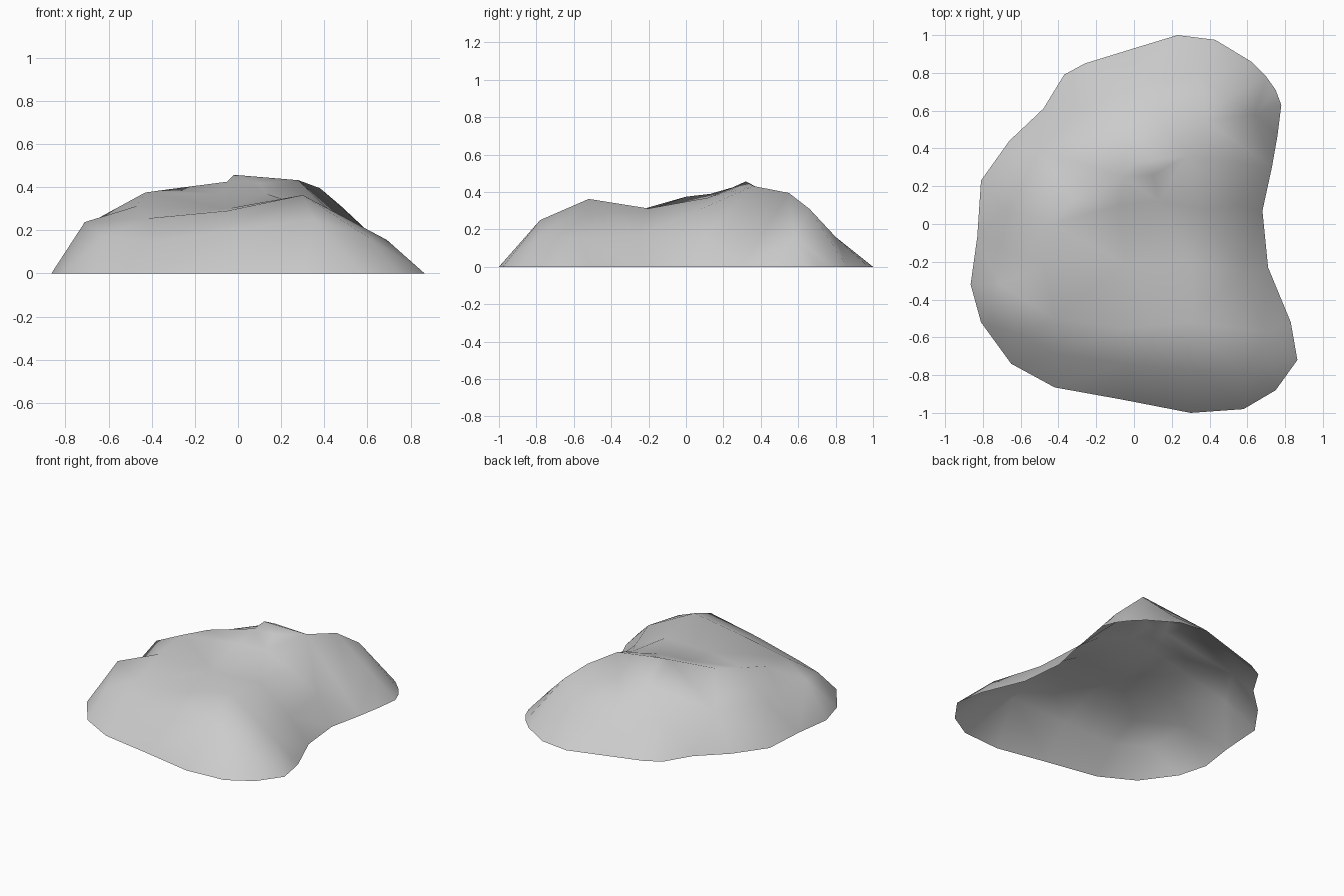
import bpy
import bmesh
from mathutils import Vector
from mathutils.geometry import delaunay_2d_cdt

cube = bpy.data.objects.get("Cube")
if cube:
    bpy.data.objects.remove(cube, do_unlink=True)


def make_material(name, colour):
    material = bpy.data.materials.new(name)
    material.use_nodes = True
    material.diffuse_color = colour
    shader = material.node_tree.nodes["Principled BSDF"]
    shader.inputs["Base Color"].default_value = colour
    shader.inputs["Roughness"].default_value = 0.9
    return material


def build_mound(name, footprint, contours, material):
    """Triangulate the footprint and its height points into an open shell."""
    points = [Vector((x, y, 0)) for x, y in footprint]
    for contour in contours:
        points += [Vector(point) for point in contour]

    # the footprint bounds the triangulation, so its hollows stay hollow
    count = len(footprint)
    border = [(i, (i + 1) % count) for i in range(count)]
    flat = [point.to_2d() for point in points]
    plan, _, faces, origins, _, _ = delaunay_2d_cdt(flat, border, [], 1, 1e-5)

    bm = bmesh.new()
    verts = [bm.verts.new((p.x, p.y, points[src[0]].z)) for p, src in zip(plan, origins)]
    for face in faces:
        bm.faces.new([verts[i] for i in face])
    bm.normal_update()
    for face in bm.faces:
        face.smooth = True
        if face.normal.z < 0:
            face.normal_flip()

    mesh = bpy.data.meshes.new(name)
    bm.to_mesh(mesh)
    bm.free()
    mesh.materials.append(material)
    mound = bpy.data.objects.new(name, mesh)
    bpy.context.collection.objects.link(mound)
    return mound


# Ground outline, clockwise from the back
footprint = [
    (.23, 1), (.43, .975), (.62, .86), (.7, .78), (.75, .71), (.78, .63),
    (.76, .47), (.73, .3), (.68, .07), (.71, -.23), (.83, -.52), (.865, -.72),
    (.75, -.88), (.58, -.98), (.3, -1), (-.06, -.93), (-.42, -.865),
    (-.65, -.74), (-.81, -.52), (-.865, -.32), (-.83, -.07), (-.81, .23),
    (-.66, .44), (-.48, .61), (-.37, .79), (-.26, .85), (0, .93),
]

# Rounded shoulder part way up the slope
shoulder = [
    (.35, .8, .16), (.64, .58, .16), (.55, .1, .17), (.57, -.25, .17),
    (.69, -.57, .155), (.6, -.78, .17), (.35, -.78, .25), (-.05, -.74, .2),
    (-.4, -.69, .15), (-.62, -.58, .17), (-.71, -.32, .238), (-.69, .08, .233),
    (-.5, .38, .23), (-.28, .62, .2), (.02, .74, .2),
]

# Low front hump and the saddle behind it
front_hump = [
    (.3, -.52, .363), (-.05, -.55, .29), (-.42, -.5, .255),
    (-.47, -.22, .312), (.3, -.2, .312), (-.05, -.21, .3), (.36, .08, .31),
]

# High back ridge
back_ridge = [
    (-.43, 0, .375), (-.32, .13, .39), (-.08, .1, .37), (.13, .12, .37),
    (-.05, .25, .425), (.1, .26, .42), (-.02, .32, .457), (.28, .36, .432),
    (.38, .55, .395), (.48, .66, .31), (-.08, .52, .35),
]

stone = make_material("stone grey", (.6, .6, .6, 1))
build_mound("rock_mound", footprint, [shoulder, front_hump, back_ridge], stone)
